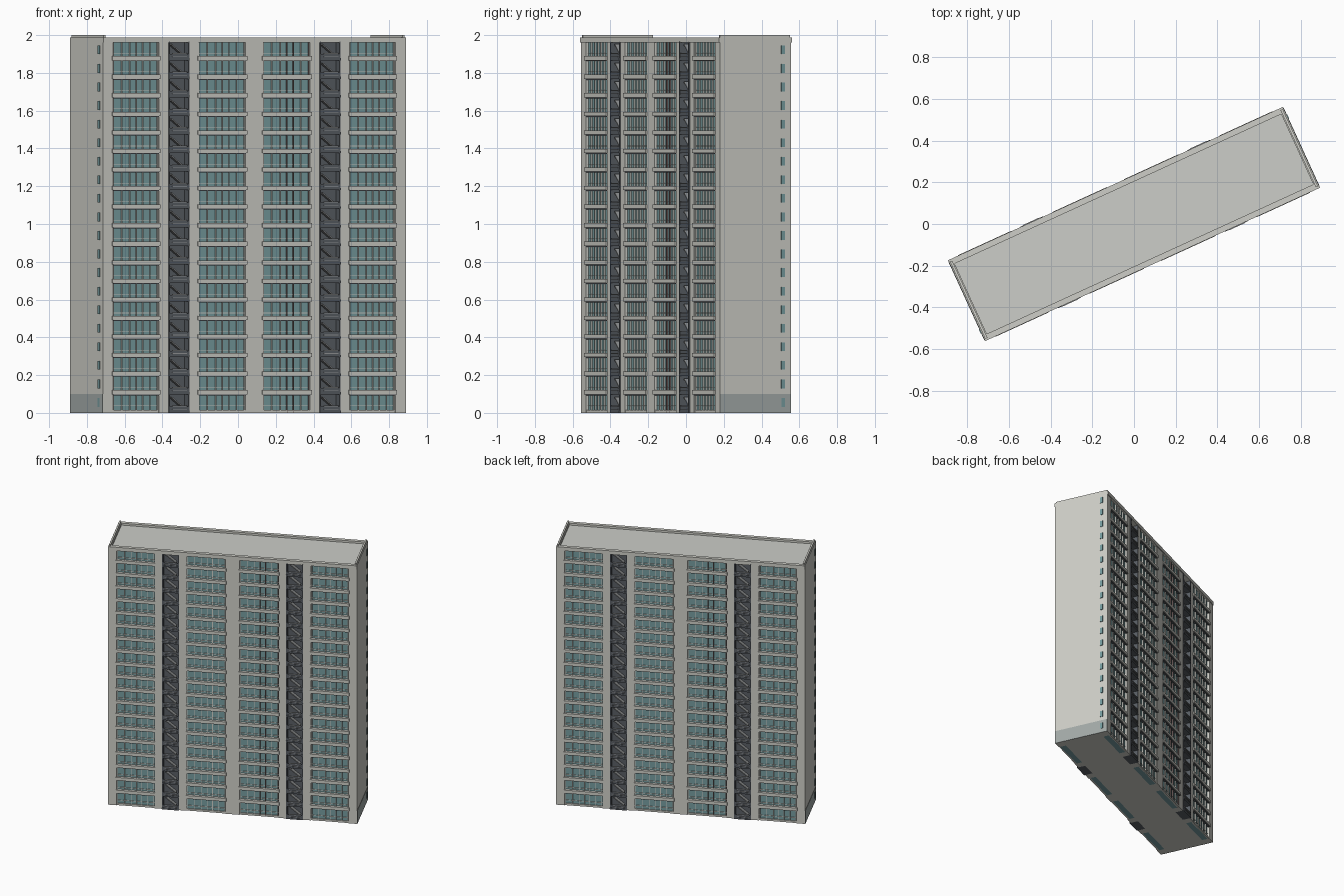
import bpy, bmesh, math
from mathutils import Matrix, Vector

if "Cube" in bpy.data.objects:
    bpy.data.objects.remove(bpy.data.objects["Cube"])

ANGLE = math.radians(24.6)
L, W = 0.882, 0.207          # half length, half width of the block
TOP, FLOORS = 1.965, 20
STEP = TOP / FLOORS


def material(name, rgb):
    m = bpy.data.materials.new(name)
    lin = [(c / 255 / 12.92) if c < 11 else ((c / 255 + 0.055) / 1.055) ** 2.4 for c in rgb]
    m.diffuse_color = (*lin, 1)
    m.use_nodes = True
    m.node_tree.nodes["Principled BSDF"].inputs["Base Color"].default_value = m.diffuse_color
    return m


CONCRETE = material("concrete", (206, 206, 199))
ROOF = material("roof_grey", (204, 205, 200))
BASE = material("base_grey", (163, 170, 168))
GLASS = material("teal_glass", (118, 156, 159))
DARK = material("dark_grey", (88, 93, 99))
MID = material("mid_grey", (150, 152, 153))
BROWN = material("brown_frame", (122, 104, 102))


class Part:
    """Collects boxes in building coordinates, mirrored by a half turn."""

    def __init__(self, name, mat):
        self.name, self.mat, self.bm = name, mat, bmesh.new()

    def box(self, u0, u1, v0, v1, z0, z1, tilt=0):
        size = Vector((abs(u1 - u0), abs(v1 - v0), z1 - z0))
        mid = Vector(((u0 + u1) / 2, (v0 + v1) / 2, (z0 + z1) / 2))
        m = (Matrix.Translation(mid) @ Matrix.Rotation(tilt, 4, 'Y')
             @ Matrix.Diagonal((*size, 1)))
        bmesh.ops.create_cube(self.bm, size=1, matrix=m)

    def finish(self, twin=True):
        if twin:
            geo = bmesh.ops.duplicate(self.bm, geom=self.bm.verts[:] + self.bm.edges[:] + self.bm.faces[:])
            verts = [g for g in geo["geom"] if isinstance(g, bmesh.types.BMVert)]
            bmesh.ops.rotate(self.bm, verts=verts, cent=(0, 0, 0), matrix=Matrix.Rotation(math.pi, 3, 'Z'))
        me = bpy.data.meshes.new(self.name)
        self.bm.to_mesh(me)
        self.bm.free()
        me.materials.append(self.mat)
        ob = bpy.data.objects.new(self.name, me)
        ob.rotation_euler.z = ANGLE
        bpy.context.collection.objects.link(ob)


# Facade layout along the long side
glass_bays = [(-0.822, -0.555), (-0.325, -0.05), (0.05, 0.325), (0.555, 0.822)]
stair_bays = [(-0.5, -0.38), (0.38, 0.5)]
piers = [(-L, -0.822), (-0.555, -0.5), (-0.38, -0.325), (-0.05, 0.05),
         (0.325, 0.38), (0.5, 0.555), (0.822, L)]

# Inner block
core = Part("core", CONCRETE)
core.box(-L, L, -0.15, 0.15, 0, TOP)
core.finish(False)

# Concrete piers between bays
pier = Part("piers", CONCRETE)
for a, b in piers:
    pier.box(a, b, -W, -0.149, 0, TOP)
pier.finish()

# Glazed bays, window bars and balcony bands
glass = Part("glazing", GLASS)
bars = Part("window_bars", CONCRETE)
brown = Part("brown_bars", BROWN)
bands = Part("balcony_bands", CONCRETE)
shade = Part("band_undersides", DARK)
for i, (a, b) in enumerate(glass_bays):
    glass.box(a, b, -0.194, -0.149, 0, TOP)
    for f in (0.02, 0.2, 0.38, 0.52, 0.66, 0.82, 0.98):
        u = a + (b - a) * f
        part = brown if i == 2 and f in (0.52, 0.66, 0.98) else bars
        part.box(u - 0.002, u + 0.002, -0.203, -0.19, 0, TOP)
    for k in range(FLOORS):
        z = k * STEP
        if k:
            bands.box(a - 0.006, b + 0.006, -0.215, -0.19, z, z + 0.022)
            shade.box(a, b, -0.209, -0.19, z - 0.005, z)
        bars.box(a, b, -0.199, -0.19, z + 0.036, z + 0.039)
    bands.box(a, b, -0.203, -0.19, 0, 0.014)
for p in (glass, bars, brown, bands, shade):
    p.finish()

# Open stair shafts with landings, flights and railings
shaft = Part("stair_shaft", DARK)
landing = Part("stair_landings", DARK)
flight = Part("stair_flights", MID)
rail = Part("stair_railings", MID)
for a, b in stair_bays:
    shaft.box(a, b, -0.165, -0.149, 0, TOP)
    shaft.box(a, a + 0.006, -0.214, -0.16, 0, TOP)
    shaft.box(b - 0.006, b, -0.214, -0.16, 0, TOP)
    for k in range(FLOORS):
        z = k * STEP
        landing.box(a, b, -0.215, -0.16, z, z + 0.012)
        landing.box(a + 0.006, b - 0.006, -0.212, -0.207, z + 0.012, z + 0.034)
        rail.box(a + 0.02, b - 0.015, -0.217, -0.211, z + 0.034, z + 0.039)
        rail.box(a + 0.02, b - 0.015, -0.217, -0.211, z + 0.018, z + 0.021)
        mid = (a + b) / 2
        flight.box(mid - 0.045, mid + 0.045, -0.198, -0.166, z + 0.052, z + 0.058,
                   tilt=math.radians(38))
for p in (shaft, landing, flight, rail):
    p.finish()

# End walls: base plate and a column of narrow windows
base = Part("end_base", BASE)
base.box(L, L + 0.002, -W, W, 0, 0.1)
base.finish()
end_win = Part("end_windows", GLASS)
for k in range(FLOORS):
    z = k * STEP + 0.055
    end_win.box(L, L + 0.004, 0.15, 0.172, z - 0.023, z + 0.023)
end_win.finish()

# Roof slab, cornice and parapets
roof = Part("roof", ROOF)
roof.box(-L + 0.02, L - 0.02, -W + 0.02, W - 0.02, TOP - 0.005, TOP + 0.008)
roof.finish(False)
parapet = Part("parapet", CONCRETE)
parapet.box(-L, L, -W - 0.006, -W + 0.022, TOP - 0.005, 1.988)
parapet.box(L - 0.022, L, -W, W, TOP - 0.005, 1.988)
parapet.box(L - 0.017, L - 0.005, -W + 0.004, W - 0.004, 1.98, 2.0)
parapet.finish()
